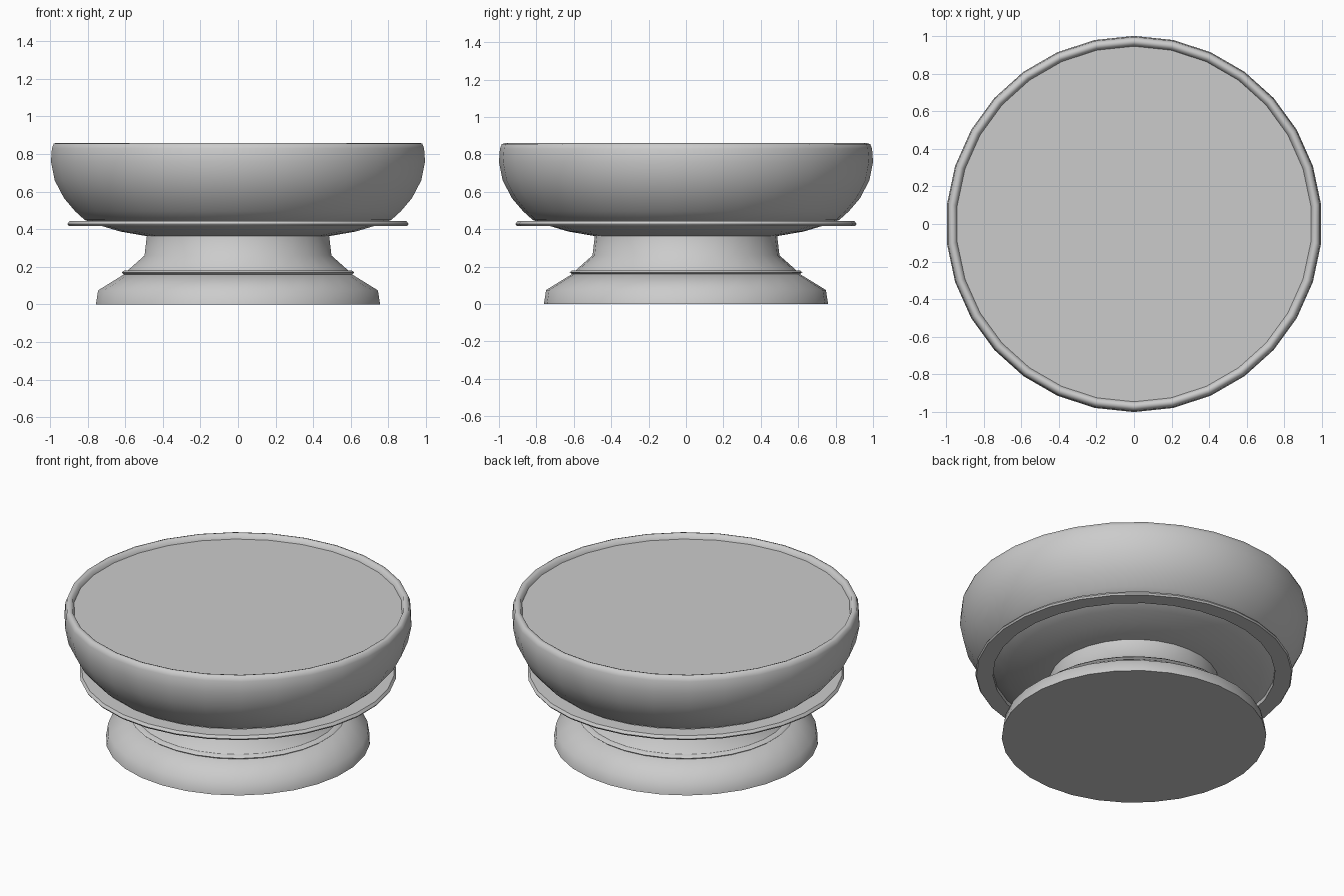
import bpy, bmesh, math

cube = bpy.data.objects.get("Cube")
if cube:
    bpy.data.objects.remove(cube, do_unlink=True)

SEGMENTS = 30

grey = bpy.data.materials.new("plain grey")
grey.use_nodes = True
colour = (0.6, 0.6, 0.6, 1)
grey.diffuse_color = colour
grey.node_tree.nodes["Principled BSDF"].inputs["Base Color"].default_value = colour


def lathe(name, profile, closed=False, cap_start=False, cap_end=False, angle=35):
    """Turn a (radius, height) profile about the z axis."""
    bm = bmesh.new()
    rings = []
    for r, z in profile:
        ring = []
        for i in range(SEGMENTS):
            a = math.pi / 2 + math.tau * i / SEGMENTS
            ring.append(bm.verts.new((r * math.cos(a), r * math.sin(a), z)))
        rings.append(ring)
    pairs = list(zip(rings, rings[1:]))
    if closed:
        pairs.append((rings[-1], rings[0]))
    for low, high in pairs:
        for i in range(SEGMENTS):
            j = (i + 1) % SEGMENTS
            bm.faces.new((low[i], low[j], high[j], high[i]))
    if cap_start:
        bm.faces.new(rings[0][::-1])
    if cap_end:
        bm.faces.new(rings[-1])
    bmesh.ops.recalc_face_normals(bm, faces=bm.faces)
    mesh = bpy.data.meshes.new(name)
    bm.to_mesh(mesh)
    bm.free()
    mesh.materials.append(grey)
    obj = bpy.data.objects.new(name, mesh)
    bpy.context.collection.objects.link(obj)
    bpy.ops.object.select_all(action='DESELECT')
    obj.select_set(True)
    bpy.context.view_layer.objects.active = obj
    bpy.ops.object.shade_smooth_by_angle(angle=math.radians(angle))
    return obj


# Bowl with rounded rim and a flat filled top just below it
lathe("bowl", [(0.48, 0.362), (0.63, 0.388), (0.73, 0.418), (0.82, 0.45),
               (0.87, 0.495), (0.93, 0.565), (0.98, 0.66), (1.0, 0.76),
               (0.995, 0.83), (0.985, 0.855), (0.97, 0.86), (0.955, 0.855),
               (0.945, 0.83)], cap_start=True, cap_end=True, angle=50)

# Thin flange around the underside of the bowl
lathe("flange", [(0.81, 0.418), (0.905, 0.418), (0.912, 0.428),
                 (0.9, 0.444), (0.81, 0.444)], closed=True)

# Waisted neck between bowl and foot
lathe("neck", [(0.6, 0.165), (0.585, 0.185), (0.5, 0.26), (0.487, 0.37)],
      cap_start=True, cap_end=True, angle=50)

# Narrow bead where the neck meets the foot
lathe("bead", [(0.56, 0.16), (0.61, 0.16), (0.622, 0.17),
               (0.61, 0.18), (0.56, 0.18)], closed=True, angle=60)

# Flared foot
lathe("foot", [(0.76, 0), (0.748, 0.075), (0.61, 0.16)],
      cap_start=True, cap_end=True, angle=50)
